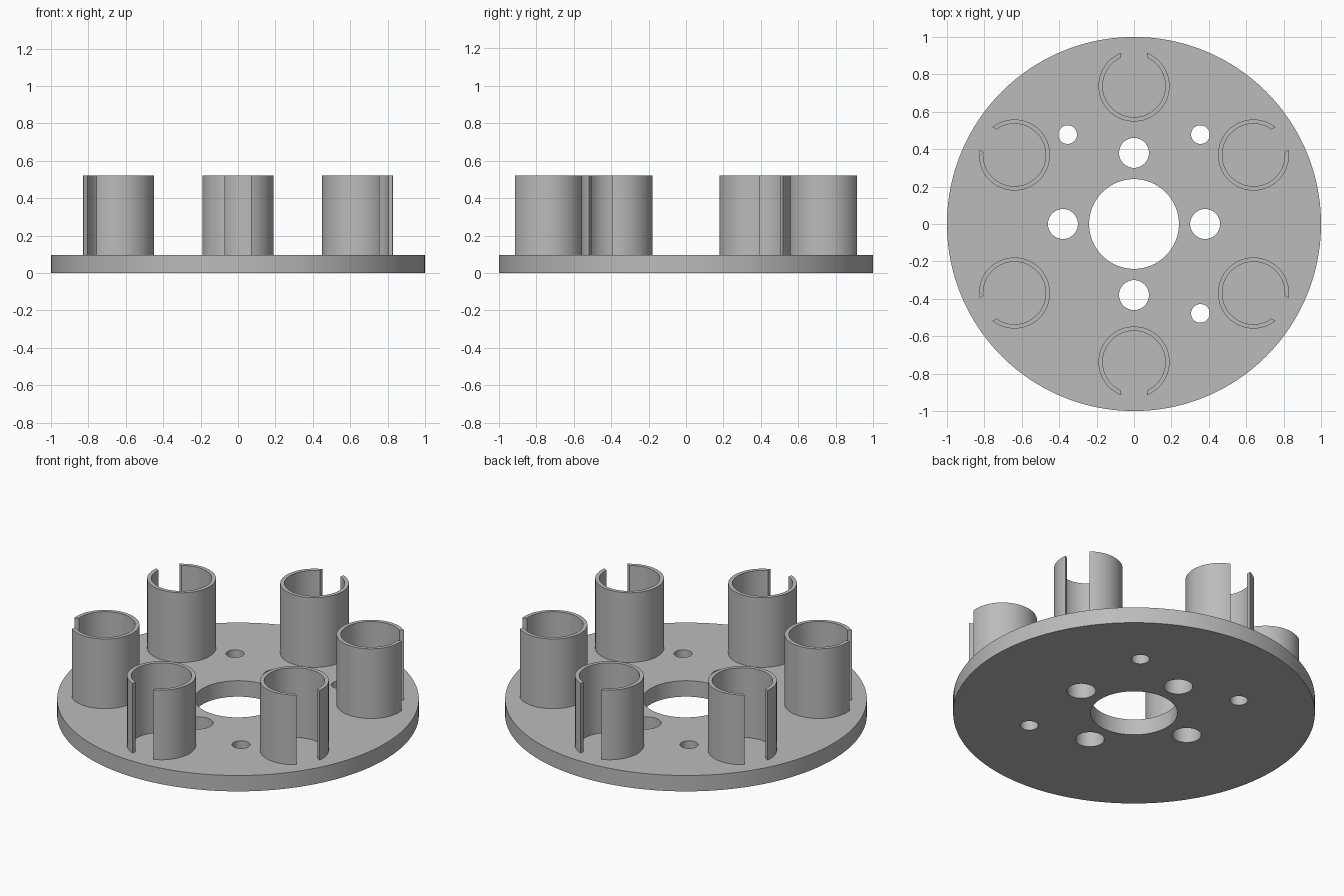
import bpy, bmesh
from math import sin, cos, asin, pi, radians

default = bpy.data.objects.get("Cube")
if default:
    bpy.data.objects.remove(default, do_unlink=True)

PLATE_TOP, CUP_TOP = 0.097, 0.522
CUP_OUTER, CUP_INNER, SLOT_HALF, CUP_RING = 0.19, 0.167, 0.07, 0.738

grey = bpy.data.materials.new("plain grey")
grey.use_nodes = True
colour = (0.5, 0.5, 0.5, 1)
grey.diffuse_color = colour
grey.node_tree.nodes["Principled BSDF"].inputs["Base Color"].default_value = colour


def circle(x, y, r, n):
    return [(x + r * cos(2 * pi * i / n), y + r * sin(2 * pi * i / n)) for i in range(n)]


def arc(r, start, end, n=72):
    return [(r * cos(start + (end - start) * i / n),
             r * sin(start + (end - start) * i / n)) for i in range(n + 1)]


def extrude_outline(name, outlines, z0, z1):
    """Fill closed outlines (inner ones become holes) and extrude from z0 to z1."""
    curve = bpy.data.curves.new(name, 'CURVE')
    curve.dimensions = '2D'
    curve.fill_mode = 'BOTH'
    curve.extrude = (z1 - z0) / 2
    for points in outlines:
        spline = curve.splines.new('POLY')
        spline.points.add(len(points) - 1)
        for p, (x, y) in zip(spline.points, points):
            p.co = (x, y, 0, 1)
        spline.use_cyclic_u = True
    obj = bpy.data.objects.new(name, curve)
    bpy.context.collection.objects.link(obj)
    bpy.ops.object.select_all(action='DESELECT')
    obj.select_set(True)
    bpy.context.view_layer.objects.active = obj
    bpy.ops.object.convert(target='MESH')
    obj = bpy.context.object
    obj.name = name

    # Weld caps to walls
    bm = bmesh.new()
    bm.from_mesh(obj.data)
    bmesh.ops.remove_doubles(bm, verts=bm.verts, dist=0.00005)
    bmesh.ops.recalc_face_normals(bm, faces=bm.faces)
    bm.to_mesh(obj.data)
    bm.free()
    obj.location.z = (z0 + z1) / 2
    obj.data.materials.clear()
    obj.data.materials.append(grey)
    bpy.ops.object.shade_smooth_by_angle(angle=radians(30))
    return obj


# Base plate with centre bore, four large holes and three small holes
outlines = [circle(0, 0, 1, 160), circle(0, 0, 0.24, 80)]
outlines += [circle(x, y, 0.08, 48) for x, y in circle(0, 0, 0.38, 4)]
outlines += [circle(x, y, 0.05, 40)
             for x, y in ((-0.355, 0.478), (0.355, 0.478), (0.355, -0.478))]
extrude_outline("base_plate", outlines, 0, PLATE_TOP)

# Six slotted cups, each slot facing outward
a_out, a_in = asin(SLOT_HALF / CUP_OUTER), asin(SLOT_HALF / CUP_INNER)
profile = arc(CUP_OUTER, a_out, 2 * pi - a_out) + arc(CUP_INNER, 2 * pi - a_in, a_in)
cup = extrude_outline("slotted_cup_1", [profile], PLATE_TOP, CUP_TOP)
for i in range(6):
    if i:
        part = cup.copy()
        part.name = f"slotted_cup_{i + 1}"
        bpy.context.collection.objects.link(part)
    else:
        part = cup
    angle = radians(30 + 60 * i)
    part.location.x = CUP_RING * cos(angle)
    part.location.y = CUP_RING * sin(angle)
    part.rotation_euler.z = angle
